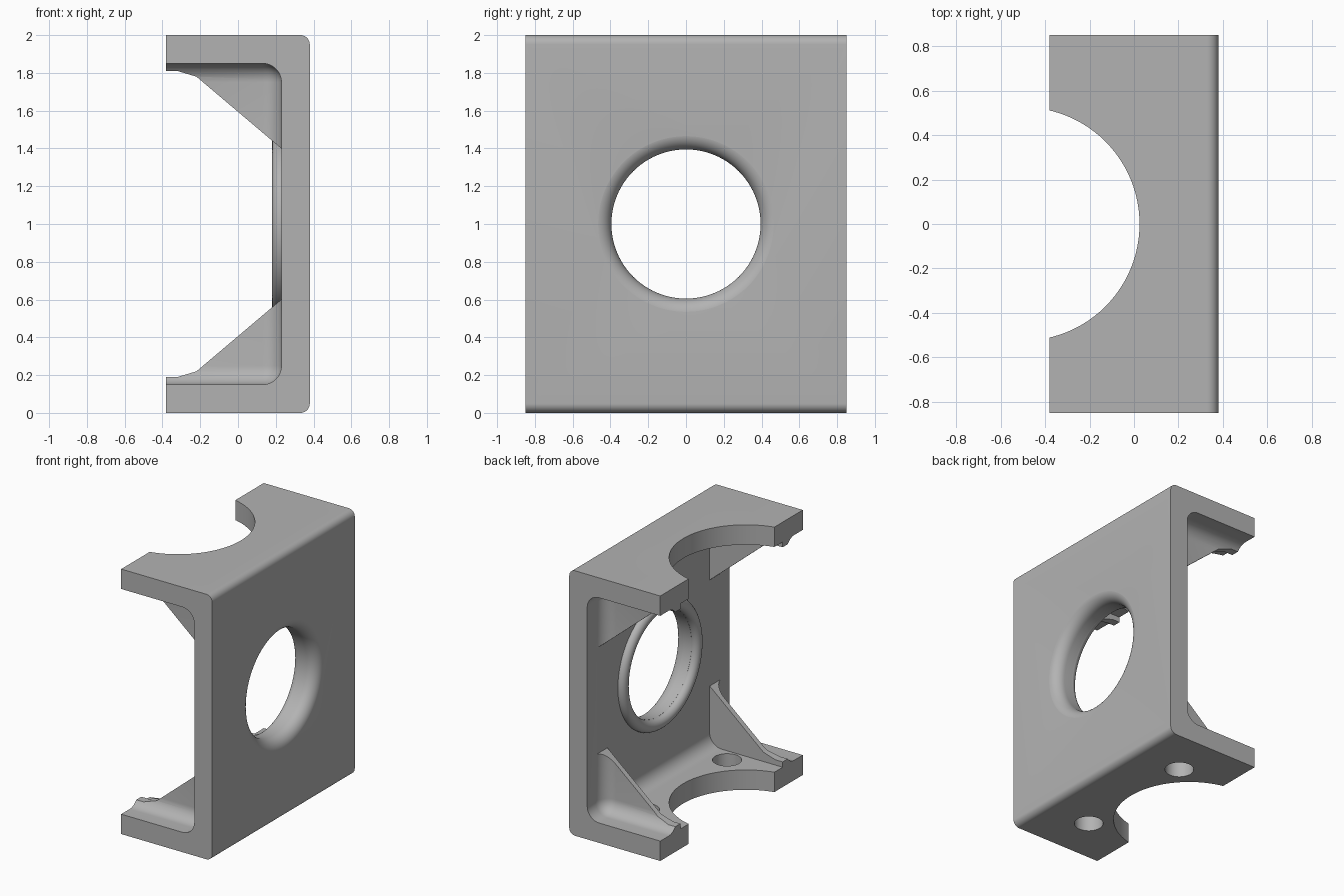
import bpy, bmesh, math
from mathutils import Matrix, Vector

if "Cube" in bpy.data.objects:
    bpy.data.objects.remove(bpy.data.objects["Cube"], do_unlink=True)

grey = bpy.data.materials.new("plain_grey")
grey.use_nodes = True
grey.diffuse_color = (0.45, 0.45, 0.45, 1)
grey.node_tree.nodes["Principled BSDF"].inputs["Base Color"].default_value = grey.diffuse_color


def make(name, bm):
    bmesh.ops.recalc_face_normals(bm, faces=bm.faces)
    mesh = bpy.data.meshes.new(name)
    bm.to_mesh(mesh)
    bm.free()
    obj = bpy.data.objects.new(name, mesh)
    obj.data.materials.append(grey)
    bpy.context.collection.objects.link(obj)
    return obj


def box(name, lo, hi, radius=0, pick=lambda e: True, segments=10):
    """Box between two corners, with the picked edges rounded."""
    lo, hi = Vector(lo), Vector(hi)
    bm = bmesh.new()
    bmesh.ops.create_cube(bm, size=1)
    for v in bm.verts:
        v.co = (lo + hi) / 2 + v.co * (hi - lo)
    if radius:
        bmesh.ops.bevel(bm, geom=[e for e in bm.edges if pick(e)], offset=radius,
                        segments=segments, profile=0.5, affect='EDGES')
    return make(name, bm)


def prism(name, outline, y0, y1):
    """Extrude an x-z outline along y."""
    bm = bmesh.new()
    face = bm.faces.new([bm.verts.new((x, y0, z)) for x, z in outline])
    ext = bmesh.ops.extrude_face_region(bm, geom=[face])["geom"]
    for v in ext:
        if isinstance(v, bmesh.types.BMVert):
            v.co.y = y1
    return make(name, bm)


def cylinder(name, centre, radius, depth, steps=96):
    bm = bmesh.new()
    bmesh.ops.create_cone(bm, cap_ends=True, segments=steps, radius1=radius,
                          radius2=radius, depth=depth, matrix=Matrix.Translation(centre))
    return make(name, bm)


def revolve_x(name, profile, closed, steps=96):
    """Turn an (x, radius) profile about the x axis at mid height."""
    bm = bmesh.new()
    rings = []
    for x, r in profile:
        angles = [2 * math.pi * k / steps for k in range(steps)]
        rings.append([bm.verts.new((x, r * math.cos(a), 1 + r * math.sin(a))) for a in angles])
    pairs = list(zip(rings, rings[1:]))
    if closed:
        pairs.append((rings[-1], rings[0]))
    else:
        bm.faces.new(rings[0])
        bm.faces.new(rings[-1])
    for a, b in pairs:
        for k in range(steps):
            n = (k + 1) % steps
            bm.faces.new((a[k], a[n], b[n], b[k]))
    return make(name, bm)


def along_y(e):
    return abs(e.verts[0].co.y - e.verts[1].co.y) > 0.01


# Solid block, outer long edges softened
body = box("bracket", (-0.38, -0.85, 0), (0.38, 0.85, 2), 0.05,
           lambda e: along_y(e) and e.verts[0].co.x > 0)

# Channel between the gussets, and filleted pockets outside them
cutters = [box("channel_cutter", (-1, -0.61, 0.15), (0.23, 0.61, 1.85), 0.1, along_y),
           box("left_pocket_cutter", (-1, 0.65, 0.15), (0.23, 2, 1.85), 0.1),
           box("right_pocket_cutter", (-1, -2, 0.15), (0.23, -0.65, 1.85), 0.1)]

# Sloping cut that leaves four triangular gussets
lower = [(-1, 0.19), (-0.32, 0.19), (-0.22, 0.22), (0.229, 0.6)]
cutters.append(prism("slope_cutter", lower + [(x, 2 - z) for x, z in reversed(lower)], -1.1, 1.1))

# Round bite in both flanges and screw holes in the lower one
cutters.append(cylinder("flange_bite_cutter", (-0.5, 0, 1), 0.525, 3))
for side in (-1, 1):
    cutters.append(cylinder("screw_hole_cutter", (0, side * 0.49, 0), 0.1, 0.6, 48))

# Main opening with a rounded outer lip
arc = [math.pi / 2 * k / 10 for k in range(11)]
profile = [(0, 0.395)] + [(0.298 + 0.083 * math.sin(t), 0.478 - 0.083 * math.cos(t)) for t in arc]
cutters.append(revolve_x("opening_cutter", profile + [(0.6, 0.478)], False))

for cutter in cutters:
    cutter.hide_render = True
    mod = body.modifiers.new(cutter.name, 'BOOLEAN')
    mod.operation = 'DIFFERENCE'
    mod.solver = 'EXACT'
    mod.object = cutter

# Bake the cuts and drop the cutters
bpy.context.view_layer.update()
body.data = bpy.data.meshes.new_from_object(body.evaluated_get(bpy.context.evaluated_depsgraph_get()))
body.modifiers.clear()
for cutter in cutters:
    bpy.data.objects.remove(cutter, do_unlink=True)

# Rounded bead around the opening on the inner wall
turn = [2 * math.pi * k / 20 for k in range(20)]
bead = revolve_x("opening_bead", [(0.225 + 0.045 * math.cos(t), 0.44 + 0.045 * math.sin(t))
                                  for t in turn], True)

for obj in (body, bead):
    bpy.ops.object.select_all(action='DESELECT')
    obj.select_set(True)
    bpy.context.view_layer.objects.active = obj
    bpy.ops.object.shade_smooth_by_angle(angle=math.radians(30))
